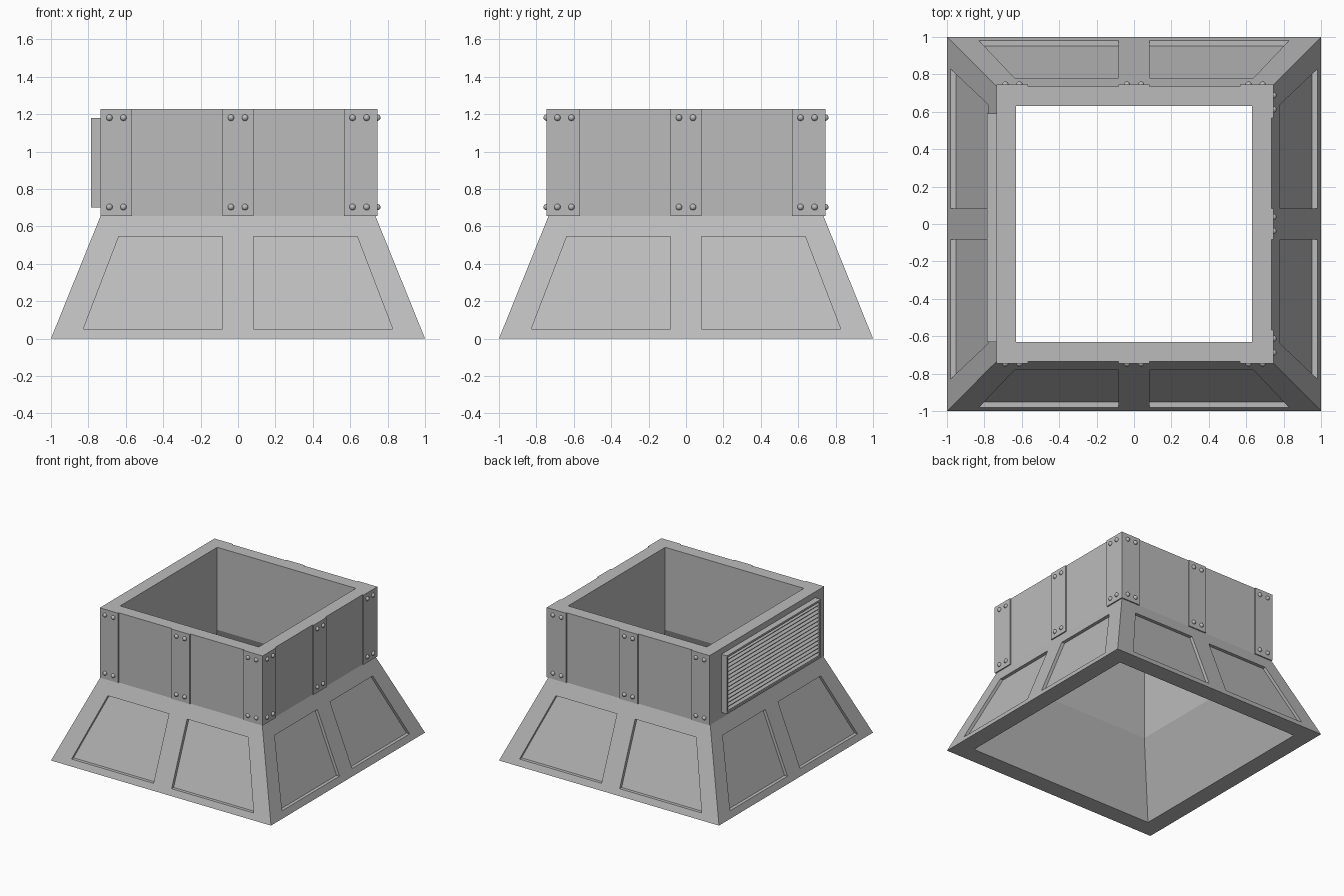
import bpy, bmesh, math
from mathutils import Matrix, Vector

if "Cube" in bpy.data.objects:
    bpy.data.objects.remove(bpy.data.objects["Cube"])

metal = bpy.data.materials.new("grey_metal")
metal.use_nodes = True
GREY = (0.5, 0.5, 0.5, 1)
metal.diffuse_color = GREY
metal.node_tree.nodes["Principled BSDF"].inputs["Base Color"].default_value = GREY

WALL, PLATE, TOP, KNEE = 0.735, 0.745, 1.228, 0.655
INNER, INNER_FOOT, INNER_KNEE = 0.63, 0.855, 0.55


def finish(bm, name, smooth=False):
    bmesh.ops.remove_doubles(bm, verts=bm.verts, dist=0.0001)
    bmesh.ops.recalc_face_normals(bm, faces=bm.faces)
    mesh = bpy.data.meshes.new(name)
    bm.to_mesh(mesh)
    bm.free()
    mesh.materials.append(metal)
    obj = bpy.data.objects.new(name, mesh)
    bpy.context.collection.objects.link(obj)
    if smooth:
        mesh.shade_smooth()
    return obj


def add_box(bm, low, high, turn=Matrix()):
    low, high = Vector(low), Vector(high)
    size = Matrix.Diagonal((*(high - low), 1))
    place = Matrix.Translation((low + high) / 2)
    bmesh.ops.create_cube(bm, size=1, matrix=turn @ place @ size)


def slope_y(z):
    return -1 + z * (1 - WALL) / KNEE


# Hollow shell: flared skirt with recessed panels, straight upper walls
bm = bmesh.new()


def quad(points, turn):
    bm.faces.new([bm.verts.new(turn @ Vector(p)) for p in points])


rows = [0, 0.05, 0.545, KNEE]
panel_outer = [0.8275, 0.8275, 0.6375, 0.6375]
for i in range(4):
    turn = Matrix.Rotation(i * math.pi / 2, 4, 'Z')
    grid = []
    for z, out in zip(rows, panel_outer):
        y = slope_y(z)
        grid.append([(x, y, z) for x in (y, -out, -0.0825, 0.0825, out, -y)])
    for r in range(3):
        for c in range(5):
            ring = [grid[r][c], grid[r][c + 1], grid[r + 1][c + 1], grid[r + 1][c]]
            if r == 1 and c in (1, 3):
                deep = [(x, y + 0.027, z) for x, y, z in ring]
                quad(deep, turn)
                for k in range(4):
                    n = (k + 1) % 4
                    quad([ring[k], ring[n], deep[n], deep[k]], turn)
            else:
                quad(ring, turn)
    # Upper wall, rim, inside faces and foot; the wall keeps the skirt's columns
    for a, b in zip(grid[3], grid[3][1:]):
        quad([a, b, (b[0], -WALL, TOP), (a[0], -WALL, TOP)], turn)
    loop = [(WALL, TOP), (INNER, TOP), (INNER, INNER_KNEE), (INNER_FOOT, 0), (1, 0)]
    for (a, za), (b, zb) in zip(loop, loop[1:]):
        quad([(-a, -a, za), (a, -a, za), (b, -b, zb), (-b, -b, zb)], turn)
finish(bm, "shell")

# Riveted straps on the front, left and back walls
sides = {"front": 0, "left": 1, "back": 2}
for side, i in sides.items():
    turn = Matrix.Rotation(i * math.pi / 2, 4, 'Z')
    end = PLATE if side == "left" else WALL
    straps, rivets = bmesh.new(), bmesh.new()
    for a, b in ((-end, -0.5675), (-0.0825, 0.0825), (0.5675, end)):
        add_box(straps, (a, -PLATE, KNEE), (b, -WALL, TOP), turn)
    for centre in (-0.65, 0, 0.65):
        for x in (centre - 0.0375, centre + 0.0375):
            for z in (0.703, 1.181):
                spot = Matrix.Translation((x, -PLATE, z))
                bmesh.ops.create_uvsphere(rivets, u_segments=16, v_segments=10,
                                          radius=0.017, matrix=turn @ spot)
    finish(straps, side + "_straps")
    finish(rivets, side + "_rivets", smooth=True)

# Vent on the right wall: frame with slanted slats
X0, X1, Y0, Y1, Z0, Z1, RIM = -0.785, -WALL, -0.63, 0.59, 0.702, 1.18, 0.015
bm = bmesh.new()
add_box(bm, (X0, Y0, Z0), (X1, Y0 + RIM, Z1))
add_box(bm, (X0, Y1 - RIM, Z0), (X1, Y1, Z1))
add_box(bm, (X0, Y0 + RIM, Z0), (X1, Y1 - RIM, Z0 + RIM))
add_box(bm, (X0, Y0 + RIM, Z1 - RIM), (X1, Y1 - RIM, Z1))
finish(bm, "vent_frame")

bm = bmesh.new()
COUNT = 14
step = (Z1 - Z0 - 2 * RIM) / COUNT
for k in range(COUNT):
    z = Z0 + RIM + (k + 0.5) * step
    tilt = Matrix.Translation((-0.76, 0, z)) @ Matrix.Rotation(math.radians(-35), 4, 'Y')
    add_box(bm, (-0.022, Y0 + RIM, -0.005), (0.022, Y1 - RIM, 0.005), tilt)
finish(bm, "vent_slats")
